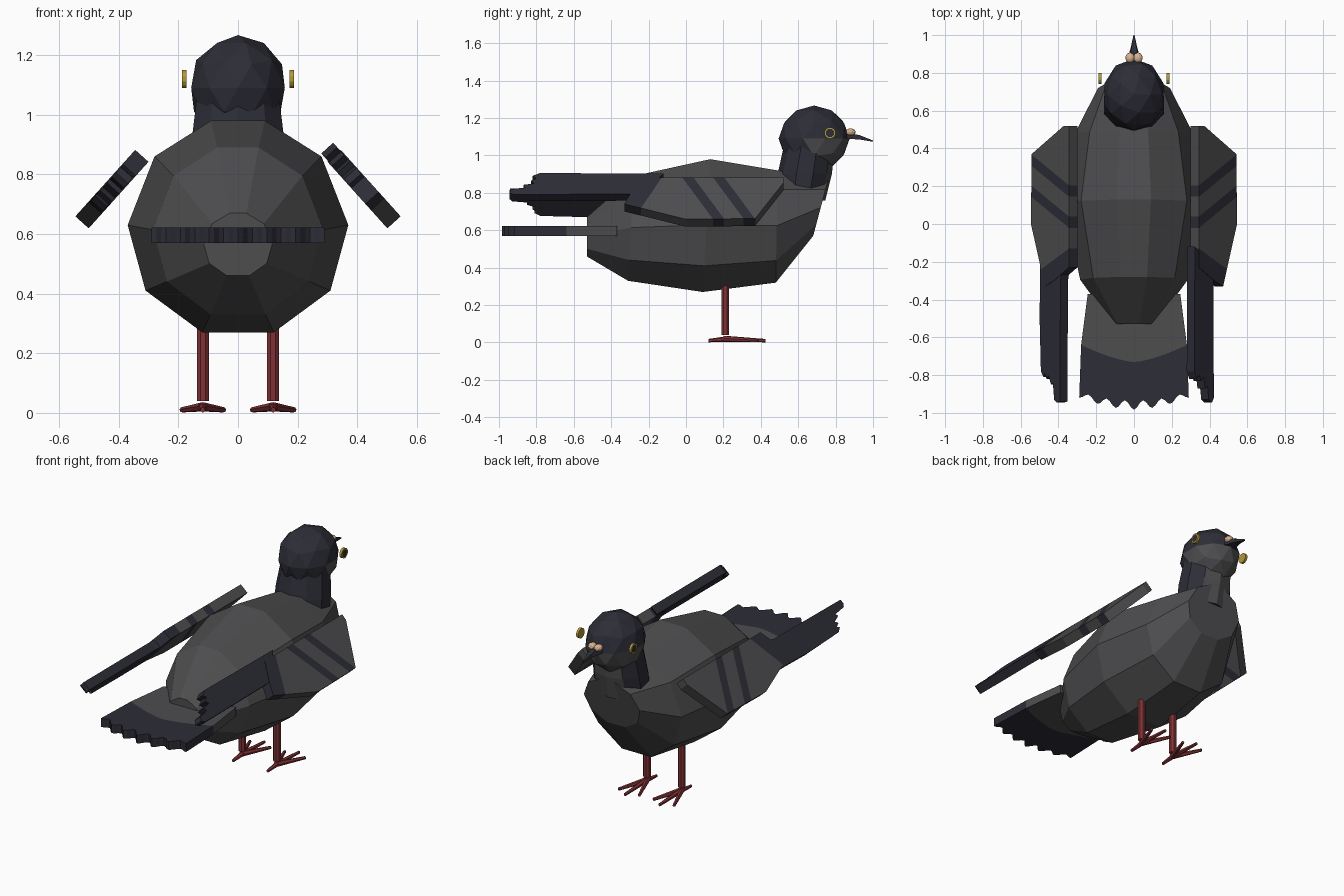
import bpy, bmesh, math
from mathutils import Vector, Matrix

if "Cube" in bpy.data.objects:
    bpy.data.objects.remove(bpy.data.objects["Cube"])


def material(name, r, g, b):
    m = bpy.data.materials.new(name)
    m.diffuse_color = (r, g, b, 1)
    m.use_nodes = True
    m.node_tree.nodes["Principled BSDF"].inputs["Base Color"].default_value = m.diffuse_color
    return m


GREY = material("feather grey", 0.075, 0.074, 0.078)
DARK = material("dark slate", 0.026, 0.026, 0.038)
RED = material("leg red", 0.22, 0.032, 0.037)
GOLD = material("eye gold", 0.45, 0.32, 0.04)
PEACH = material("beak peach", 0.72, 0.46, 0.29)


def finish(name, bm, mats, rule=None):
    bmesh.ops.recalc_face_normals(bm, faces=bm.faces)
    if rule:
        for f in bm.faces:
            f.material_index = rule(f.calc_center_median(), f)
    me = bpy.data.meshes.new(name)
    bm.to_mesh(me)
    bm.free()
    for m in mats:
        me.materials.append(m)
    ob = bpy.data.objects.new(name, me)
    bpy.context.collection.objects.link(ob)
    return ob


def loft(bm, rings):
    vs = [[bm.verts.new(p) for p in r] for r in rings]
    n = len(vs[0])
    for a, b in zip(vs, vs[1:]):
        for i in range(n):
            bm.faces.new((a[i], a[(i + 1) % n], b[(i + 1) % n], b[i]))
    bm.faces.new(vs[0])
    bm.faces.new(vs[-1])


def limb(bm, p1, p2, r1, r2, sides):
    p1, p2 = Vector(p1), Vector(p2)
    q = Vector((0, 0, 1)).rotation_difference(p2 - p1)

    def ring(p, r):
        return [p + q @ Vector((r * math.cos(a), r * math.sin(a), 0))
                for a in [math.tau * (i + 0.5) / sides for i in range(sides)]]
    loft(bm, [ring(p1, r1), ring(p2, r2)])


# Body: ten-sided rings along the length
half = [(0.12, -0.36), (0.31, -0.22), (0.37, 0), (0.28, 0.23), (0.09, 0.35)]
section = half + [(-x, z) for x, z in reversed(half)]


def body_ring(yb, zb, yt, zt, w):
    out = []
    for x, z in section:
        t = (z + 0.36) / 0.71
        out.append((x * w / 0.37, yb + (yt - yb) * t, zb + (zt - zb) * t))
    return out


bm = bmesh.new()
loft(bm, [body_ring(*r) for r in (
    (-0.53, 0.46, -0.53, 0.67, 0.115), (-0.31, 0.33, -0.28, 0.89, 0.285),
    (0.09, 0.27, 0.13, 0.98, 0.37), (0.48, 0.32, 0.49, 0.92, 0.31),
    (0.68, 0.57, 0.76, 0.87, 0.19))])
finish("body", bm, [GREY])

# Neck with a lighter throat
bm = bmesh.new()
neck = []
for y, z, rx, ry in ((0.615, 0.76, 0.17, 0.13), (0.635, 0.90, 0.165, 0.145), (0.66, 1.06, 0.145, 0.135)):
    neck.append([(rx * math.cos(a), y + ry * math.sin(a), z)
                 for a in [math.tau * (i + 0.5) / 10 for i in range(10)]])
loft(bm, neck)
finish("neck", bm, [DARK, GREY], lambda c, f: int(c.y > 0.74))

# Head with a lighter chin
bm = bmesh.new()
bmesh.ops.create_icosphere(bm, subdivisions=2, radius=1, matrix=Matrix.Translation((0, 0.685, 1.09))
                           @ Matrix.Diagonal((0.165, 0.19, 0.177, 1)))
finish("head", bm, [DARK, GREY], lambda c, f: int(c.z < 1.075 and c.y > 0.67))

# Beak and the two soft knobs above it
bm = bmesh.new()
loft(bm, [[(-0.042, 0.85, 1.09), (0.042, 0.85, 1.09), (0.03, 0.85, 1.125), (-0.03, 0.85, 1.125)],
          [(-0.018, 0.93, 1.085), (0.018, 0.93, 1.085), (0.014, 0.93, 1.108), (-0.014, 0.93, 1.108)],
          [(-0.003, 1.0, 1.073), (0.003, 1.0, 1.073), (0.003, 1.0, 1.08), (-0.003, 1.0, 1.08)]])
finish("beak", bm, [DARK])
bm = bmesh.new()
for s in (-1, 1):
    bmesh.ops.create_icosphere(bm, subdivisions=2, radius=1, matrix=Matrix.Translation((s * 0.021, 0.88, 1.125))
                               @ Matrix.Diagonal((0.025, 0.028, 0.02, 1)))
finish("beak_knobs", bm, [PEACH])

# Eyes: gold discs with an inset dark outer face
for s, side in ((-1, "left"), (1, "right")):
    bm = bmesh.new()
    limb(bm, (s * 0.172, 0.77, 1.12), (s * 0.187, 0.77, 1.12), 0.031, 0.031, 12)
    bmesh.ops.recalc_face_normals(bm, faces=bm.faces)
    outer = [f for f in bm.faces if f.normal.x * s > 0.9]
    bmesh.ops.inset_region(bm, faces=outer, thickness=0.008)
    finish(side + "_eye", bm, [GOLD, DARK],
           lambda c, f: int(abs(f.normal.x) > 0.9 and abs(c.x) > 0.18
                            and abs(c.y - 0.77) < 0.003 and abs(c.z - 1.12) < 0.003))

# Legs and four-toed feet
for s, side in ((-1, "left"), (1, "right")):
    x = s * 0.118
    bm = bmesh.new()
    limb(bm, (x, 0.21, 0.04), (x, 0.21, 0.36), 0.022, 0.022, 8)
    finish(side + "_leg", bm, [RED])
    bm = bmesh.new()
    for dx, y in ((0, 0.425), (-0.07, 0.385), (0.07, 0.385), (0, 0.12)):
        limb(bm, (x, 0.205 if y > 0.2 else 0.235, 0.02), (x + dx, y, 0.01), 0.016, 0.009, 6)
    finish(side + "_foot", bm, [RED])

# Tail: scalloped fan with a dark outer band
bm = bmesh.new()
N = 36
grid = []
for i in range(N + 1):
    s = 2 * i / N - 1
    band = -0.73 + 0.09 * abs(s) ** 1.5
    end = -0.958 + 0.055 * s * s - 0.025 * math.cos(s * 4.5 * math.tau / 1.5) * (1 - 0.4 * abs(s))
    col = [(0.245 * s, -0.37), (0.28 * s, band), (0.29 * s, end)]
    grid.append([[bm.verts.new((x, y, z)) for x, y in col] for z in (0.57, 0.622)])
for a, b in zip(grid, grid[1:]):
    for k in (0, 1):
        for j in (0, 1):
            bm.faces.new((a[k][j], b[k][j], b[k][j + 1], a[k][j + 1]))
    for j in (0, 2):
        bm.faces.new((a[0][j], b[0][j], b[1][j], a[1][j]))
for g in (grid[0], grid[-1]):
    for j in (0, 1):
        bm.faces.new((g[0][j], g[0][j + 1], g[1][j + 1], g[1][j]))
finish("tail", bm, [GREY, DARK],
       lambda c, f: int(max(v.co.y for v in f.verts) < -0.6))


# Wing slabs: outline in (down the slope, length), cut by bars, then tilted
def wing_slab(name, s, outline, thick, mats, cuts=(), rule=None):
    bm = bmesh.new()
    loft(bm, [[(u, y, w) for u, y in outline] for w in (-thick / 2, thick / 2)])
    for k, y0 in cuts:
        bmesh.ops.bisect_plane(bm, geom=bm.verts[:] + bm.edges[:] + bm.faces[:],
                               plane_co=(0, y0, 0), plane_no=(-k, 1, 0))
    for f in bm.faces:
        f.material_index = rule(f.calc_center_median()) if rule else 0
    for v in bm.verts:
        u, y, w = v.co
        v.co = (s * (0.3225 + 0.669 * u + 0.743 * w), y, 0.862 - 0.743 * u + 0.669 * w)
    finish(name, bm, mats)


def wing_colour(c):
    t = c.y - 0.55 * c.x
    return int(c.y + 0.5 * c.x < -0.13 or abs(t - 0.01) < 0.03 or abs(t - 0.175) < 0.03)


covert = [(0, 0.52), (0.04, 0.52), (0.295, 0.37), (0.3, 0), (0.19, -0.33), (0.12, -0.3), (0, -0.23)]
cuts = [(-0.5, -0.13)] + [(0.55, y) for y in (-0.02, 0.04, 0.145, 0.205)]
feathers = {
    -1: [(0.04, -0.15), (0.23, -0.15), (0.235, -0.5), (0.225, -0.78), (0.205, -0.81), (0.195, -0.79),
         (0.18, -0.82), (0.165, -0.8), (0.145, -0.85), (0.13, -0.84), (0.12, -0.93), (0.1, -0.945), (0.075, -0.94),
         (0.07, -0.3)],
    1: [(-0.03, -0.12), (0.115, -0.25), (0.12, -0.92), (0.105, -0.945), (0.08, -0.93), (0.07, -0.86),
        (0.05, -0.87), (0.04, -0.81), (0.02, -0.83), (0.005, -0.8), (-0.015, -0.82), (-0.035, -0.78)]}
for s, side in ((-1, "left"), (1, "right")):
    wing_slab(side + "_wing", s, covert, 0.06, [GREY, DARK], cuts, wing_colour)
    wing_slab(side + "_flight_feathers", s, feathers[s], 0.054, [DARK])
